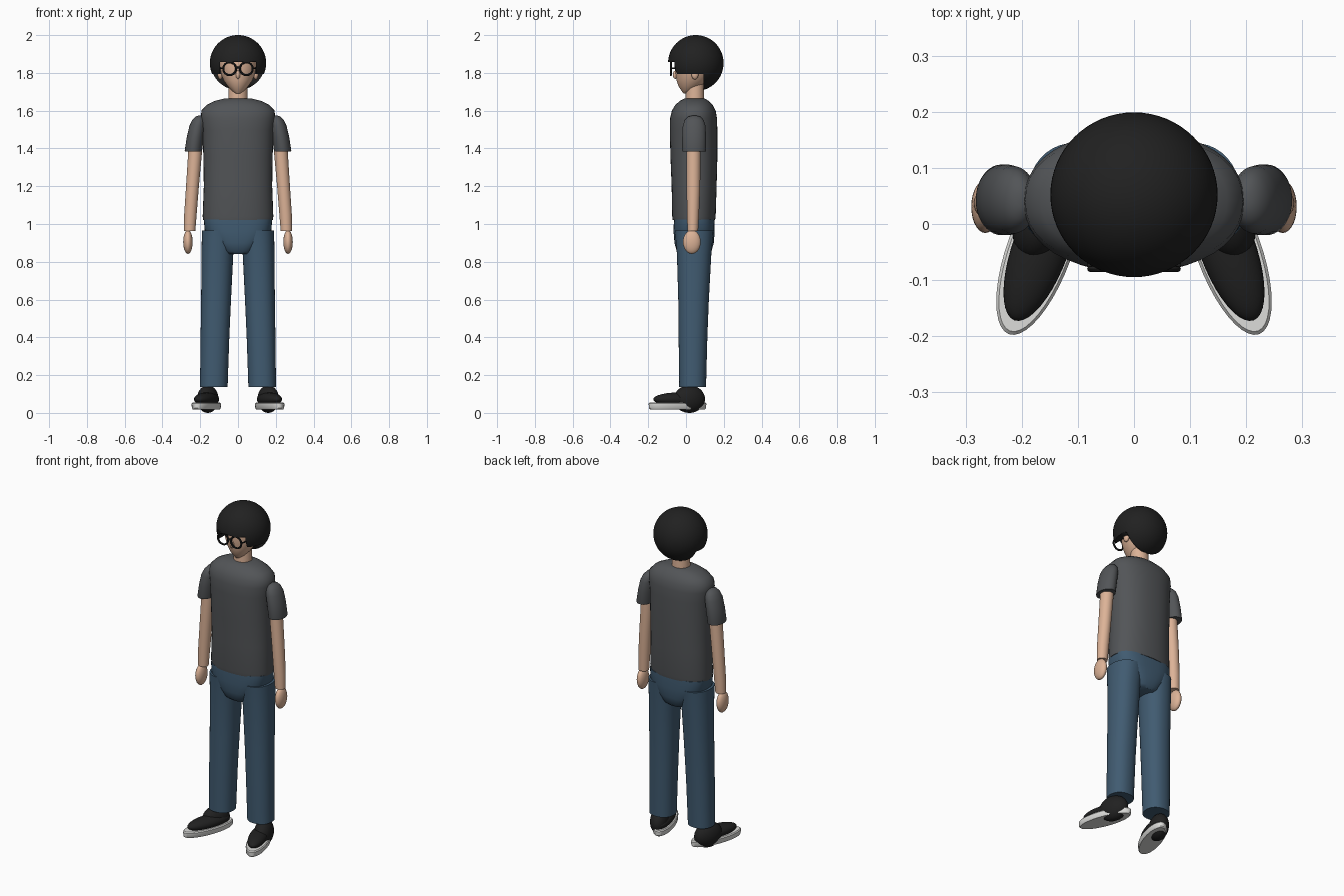
import bpy, bmesh, math
from mathutils import Matrix, Vector

if "Cube" in bpy.data.objects:
    bpy.data.objects.remove(bpy.data.objects["Cube"])


def material(name, rgb):
    m = bpy.data.materials.new(name)
    m.diffuse_color = (*rgb, 1)
    m.use_nodes = True
    m.node_tree.nodes["Principled BSDF"].inputs["Base Color"].default_value = m.diffuse_color
    return m


SKIN = material("skin", (0.72, 0.45, 0.31))
BLACK = material("soft black", (0.015, 0.015, 0.015))
SHIRT = material("charcoal grey", (0.085, 0.09, 0.096))
DENIM = material("denim blue", (0.052, 0.105, 0.165))
WHITE = material("sole white", (0.72, 0.72, 0.70))


def finish(bm, name, mat, angle=40):
    bmesh.ops.recalc_face_normals(bm, faces=bm.faces)
    me = bpy.data.meshes.new(name)
    bm.to_mesh(me)
    bm.free()
    ob = bpy.data.objects.new(name, me)
    bpy.context.collection.objects.link(ob)
    me.materials.append(mat)
    bpy.ops.object.select_all(action='DESELECT')
    ob.select_set(True)
    bpy.context.view_layer.objects.active = ob
    bpy.ops.object.shade_smooth_by_angle(angle=math.radians(angle))
    return ob


def loft(name, mat, rings, side=1, power=2.0, n=40):
    """Stack of super-ellipse rings: (z, centre x, centre y, radius x, radius y)."""
    bm = bmesh.new()
    loops = []
    for z, cx, cy, rx, ry in rings:
        loop = []
        for i in range(n):
            a = 2 * math.pi * i / n
            c, s = math.cos(a), math.sin(a)
            x = cx + rx * math.copysign(abs(c) ** (2 / power), c)
            y = cy + ry * math.copysign(abs(s) ** (2 / power), s)
            loop.append(bm.verts.new((side * x, y, z)))
        loops.append(loop)
    for lo, hi in zip(loops, loops[1:]):
        for i in range(n):
            j = (i + 1) % n
            bm.faces.new((lo[i], lo[j], hi[j], hi[i]))
    bm.faces.new(loops[0][::-1])
    bm.faces.new(loops[-1])
    return finish(bm, name, mat)


def ellipsoid(name, mat, loc, radii, turn=0.0, seg=40):
    bm = bmesh.new()
    bmesh.ops.create_uvsphere(bm, u_segments=seg, v_segments=seg // 2, radius=1)
    bm.transform(Matrix.LocRotScale(Vector(loc), Matrix.Rotation(turn, 3, 'Z'), Vector(radii)))
    return finish(bm, name, mat)


def rod(name, mat, a, b, r):
    a, b = Vector(a), Vector(b)
    d = b - a
    bm = bmesh.new()
    bmesh.ops.create_cone(bm, cap_ends=True, segments=10, radius1=r, radius2=r, depth=d.length)
    bm.transform(Matrix.Translation((a + b) / 2) @ d.to_track_quat('Z', 'Y').to_matrix().to_4x4())
    return finish(bm, name, mat)


def carve(ob, lo, hi):
    """Cut a box-shaped opening out of an object."""
    bm = bmesh.new()
    bmesh.ops.create_cube(bm, size=1)
    lo, hi = Vector(lo), Vector(hi)
    bm.transform(Matrix.LocRotScale((lo + hi) / 2, None, hi - lo))
    cutter = finish(bm, "cutter", BLACK)
    cutter.hide_render = True
    mod = ob.modifiers.new("cut", 'BOOLEAN')
    mod.operation, mod.solver, mod.object = 'DIFFERENCE', 'EXACT', cutter
    bpy.context.view_layer.objects.active = ob
    bpy.ops.object.modifier_apply(modifier=mod.name)
    bpy.data.objects.remove(cutter)


# Torso
loft("shirt", SHIRT, [
    (1.02, 0, .042, .184, .112), (1.04, 0, .042, .187, .115), (1.20, 0, .043, .181, .119),
    (1.35, 0, .042, .183, .124), (1.50, 0, .040, .188, .126), (1.56, 0, .040, .196, .124),
    (1.60, 0, .041, .194, .116), (1.63, 0, .042, .166, .099), (1.652, 0, .044, .122, .076),
    (1.665, 0, .046, .07, .052)], power=2.25)

# Hips
loft("pelvis", DENIM, [
    (.842, 0, .043, .065, .078), (.855, 0, .043, .085, .092), (.90, 0, .043, .125, .104),
    (.96, 0, .043, .176, .109), (1.025, 0, .043, .181, .107)], power=2.8)

# Neck and head
loft("neck", SKIN, [(1.64, 0, .047, .052, .050), (1.76, 0, .047, .048, .047)])
loft("head", SKIN, [
    (1.692, 0, -.002, .012, .012), (1.705, 0, .008, .032, .032), (1.73, 0, .022, .055, .062),
    (1.76, 0, .032, .076, .082), (1.80, 0, .040, .092, .096), (1.84, 0, .043, .098, .103),
    (1.89, 0, .045, .095, .100), (1.94, 0, .045, .06, .06)])
ellipsoid("nose", SKIN, (0, -.056, 1.79), (.012, .014, .022), seg=16)

# Hair: round mop with openings for the face and below the ears
hair = ellipsoid("hair", BLACK, (0, .052, 1.852), (.149, .147, .148), seg=64)
carve(hair, (-.094, -.2, 1.6), (.094, .02, 1.858))
carve(hair, (-.3, -.2, 1.6), (.3, .092, 1.794))

# Glasses bridge
rod("glasses_bridge", BLACK, (-.012, -.08, 1.828), (.012, -.08, 1.828), .005)

for s, tag in ((1, "left"), (-1, "right")):
    # Ears and glasses
    ellipsoid(f"{tag}_ear", SKIN, (s * .094, .047, 1.793), (.014, .019, .028), seg=20)
    bpy.ops.mesh.primitive_torus_add(major_radius=.034, minor_radius=.0055, major_segments=32,
                                     minor_segments=8, location=(s * .044, -.08, 1.822),
                                     rotation=(math.pi / 2, 0, 0))
    rim = bpy.context.object
    rim.name = f"{tag}_glasses_rim"
    rim.data.materials.append(BLACK)
    bpy.ops.object.shade_smooth_by_angle()
    rod(f"{tag}_glasses_temple", BLACK, (s * .078, -.08, 1.825), (s * .1, .04, 1.825), .004)

    # Arms
    loft(f"{tag}_sleeve", SHIRT, [
        (1.385, .236, .043, .045, .062), (1.39, .236, .043, .046, .063),
        (1.46, .226, .043, .045, .063), (1.52, .215, .043, .042, .060),
        (1.55, .208, .043, .034, .050), (1.568, .204, .043, .022, .033),
        (1.574, .202, .043, .008, .012)], side=s)
    loft(f"{tag}_arm", SKIN, [
        (.962, .256, .036, .030, .028), (1.05, .252, .037, .033, .032),
        (1.20, .241, .039, .034, .036), (1.42, .224, .040, .037, .038)], side=s)
    ellipsoid(f"{tag}_hand", SKIN, (s * .265, .031, .905), (.025, .047, .063), seg=28)

    # Trouser leg
    loft(f"{tag}_leg", DENIM, [
        (.138, .128, .035, .073, .071), (.40, .122, .037, .076, .076),
        (.60, .116, .040, .079, .081), (.84, .109, .043, .084, .091),
        (.965, .101, .043, .090, .102)], side=s, power=2.2)

    # Shoe: flat oval sole, low toe and raised ankle, toes turned outward
    turn = s * math.radians(20)
    sole = loft(f"{tag}_shoe_sole", WHITE, [
        (-.018, 0, 0, .052, .154), (-.012, 0, 0, .057, .160), (.012, 0, 0, .058, .161),
        (.018, 0, 0, .053, .155)])
    sole.location = (s * .168, -.045, .037)
    sole.rotation_euler.z = turn
    ellipsoid(f"{tag}_shoe_toe", BLACK, (s * .166, -.042, .072), (.050, .138, .036), turn)
    ellipsoid(f"{tag}_shoe_ankle", BLACK, (s * .160, .018, .073), (.052, .086, .073), turn)
